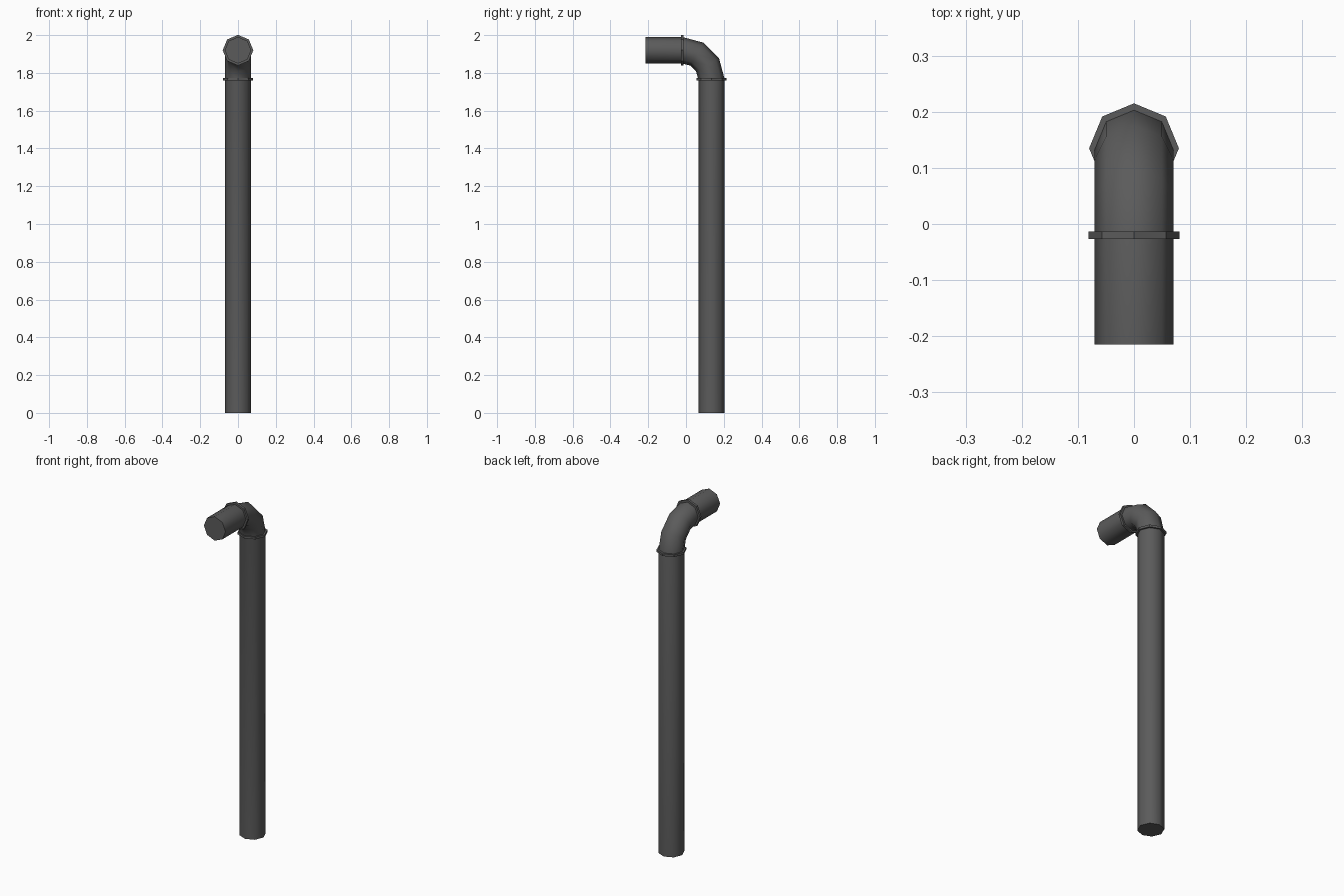
import bpy, bmesh, math
from mathutils import Vector

if "Cube" in bpy.data.objects:
    bpy.data.objects.remove(bpy.data.objects["Cube"])

grey = bpy.data.materials.new("dark grey metal")
grey.diffuse_color = (0.105, 0.105, 0.105, 1)
grey.use_nodes = True
grey.node_tree.nodes["Principled BSDF"].inputs["Base Color"].default_value = grey.diffuse_color

SIDES = 8
AXIS_Y, AXIS_Z = 0.135, 1.92      # centre lines of the upright and the spout
BEND_Y, BEND_Z, BEND_R = -0.02, 1.765, 0.155


def sweep(name, path, radius, smooth):
    """Octagonal tube through (y, z, tilt) stations, with capped ends."""
    bm = bmesh.new()
    rings = []
    for y, z, tilt in path:
        # tilt 0: ring lies flat (upright pipe); tilt 90 deg: ring faces front
        out = Vector((0, math.cos(tilt), math.sin(tilt)))
        ring = []
        for i in range(SIDES):
            a = 2 * math.pi * i / SIDES
            p = Vector((0, y, z)) + radius * (math.cos(a) * out + math.sin(a) * Vector((1, 0, 0)))
            ring.append(bm.verts.new(p))
        rings.append(ring)
    for r0, r1 in zip(rings, rings[1:]):
        for i in range(SIDES):
            j = (i + 1) % SIDES
            bm.faces.new((r0[i], r0[j], r1[j], r1[i]))
    bm.faces.new(rings[0])
    bm.faces.new(rings[-1])
    bmesh.ops.recalc_face_normals(bm, faces=bm.faces)
    me = bpy.data.meshes.new(name)
    bm.to_mesh(me)
    bm.free()
    me.materials.append(grey)
    ob = bpy.data.objects.new(name, me)
    bpy.context.collection.objects.link(ob)
    if smooth:
        bpy.ops.object.select_all(action='DESELECT')
        ob.select_set(True)
        bpy.context.view_layer.objects.active = ob
        bpy.ops.object.shade_smooth_by_angle(angle=math.radians(50))
    return ob


# Pipe: upright, three-segment elbow, short spout to the front
path = [(AXIS_Y, 0, 0)]
for k in range(4):
    t = math.radians(30 * k)
    path.append((BEND_Y + BEND_R * math.cos(t), BEND_Z + BEND_R * math.sin(t), t))
path.append((-0.215, AXIS_Z, math.pi / 2))
sweep("pipe", path, 0.07, True)

# Thin collars at both ends of the elbow
sweep("lower_collar", [(AXIS_Y, 1.76, 0), (AXIS_Y, 1.773, 0)], 0.08, False)
sweep("upper_collar", [(-0.013, AXIS_Z, math.pi / 2), (-0.027, AXIS_Z, math.pi / 2)], 0.081, False)
